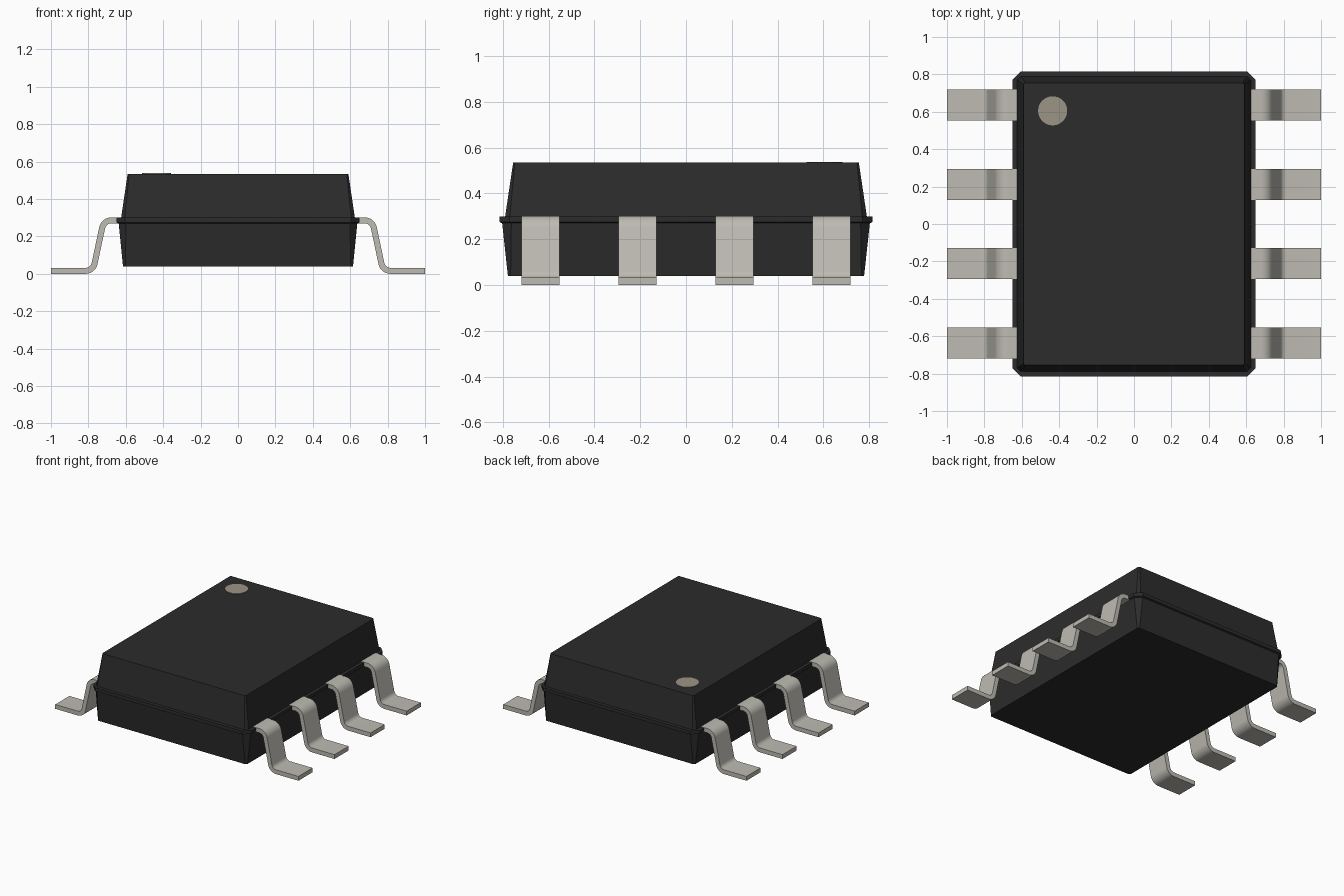
import bpy, bmesh, math
from mathutils import Vector

cube = bpy.data.objects.get("Cube")
if cube:
    bpy.data.objects.remove(cube, do_unlink=True)


def material(name, rgb, rough):
    m = bpy.data.materials.new(name)
    m.use_nodes = True
    m.diffuse_color = (*rgb, 1)
    bsdf = next(n for n in m.node_tree.nodes if n.type == 'BSDF_PRINCIPLED')
    bsdf.inputs["Base Color"].default_value = (*rgb, 1)
    bsdf.inputs["Roughness"].default_value = rough
    return m


black = material("black plastic", (0.025, 0.025, 0.025), 0.6)
tin = material("tinned metal", (0.51, 0.495, 0.445), 0.4)
beige = material("beige marking", (0.33, 0.30, 0.235), 0.6)


def finish(name, bm, mat):
    bmesh.ops.recalc_face_normals(bm, faces=bm.faces)
    me = bpy.data.meshes.new(name)
    bm.to_mesh(me)
    bm.free()
    me.materials.append(mat)
    ob = bpy.data.objects.new(name, me)
    bpy.context.collection.objects.link(ob)
    return ob


def loft(name, sections, mat):
    """Stack chamfered rectangles given as (z, half x, half y, chamfer)."""
    bm = bmesh.new()
    rings = []
    for z, hx, hy, c in sections:
        pts = [(hx, -hy + c), (hx, hy - c), (hx - c, hy), (-hx + c, hy),
               (-hx, hy - c), (-hx, -hy + c), (-hx + c, -hy), (hx - c, -hy)]
        rings.append([bm.verts.new((x, y, z)) for x, y in pts])
    for a, b in zip(rings, rings[1:]):
        for i in range(8):
            j = (i + 1) % 8
            bm.faces.new((a[i], a[j], b[j], b[i]))
    bm.faces.new(rings[0])
    bm.faces.new(rings[-1])
    return finish(name, bm, mat)


# Moulded body: lower half with a projecting rim, narrower upper half
loft("lower_body", [(0.04, 0.615, 0.778, 0.012), (0.27, 0.638, 0.803, 0.04),
                    (0.275, 0.65, 0.815, 0.045), (0.30, 0.65, 0.815, 0.045)], black)
loft("upper_body", [(0.299, 0.625, 0.79, 0.02), (0.535, 0.59, 0.755, 0.008)], black)

# Pin one marker on the top
bm = bmesh.new()
bmesh.ops.create_cone(bm, cap_ends=True, segments=32, radius1=0.078,
                      radius2=0.078, depth=0.004)
dot = finish("pin_one_marker", bm, beige)
dot.location = (-0.435, 0.605, 0.536)

# Gull-wing lead centre line, with both bends rounded
THICK, WIDTH, RADIUS, STEPS = 0.032, 0.166, 0.05, 8
corners = [Vector(p) for p in ((0.60, 0.286), (0.718, 0.286), (0.775, 0.016), (1.0, 0.016))]


def rounded_path(pts):
    out = [(pts[0], (pts[1] - pts[0]).normalized())]
    for p, q, r in zip(pts, pts[1:], pts[2:]):
        d1, d2 = (q - p).normalized(), (r - q).normalized()
        turn = d1.angle_signed(d2)  # positive is clockwise
        start = q - d1 * RADIUS * math.tan(abs(turn) / 2)
        side = 1 if turn < 0 else -1
        centre = start + Vector((-d1.y, d1.x)) * side * RADIUS
        a0 = math.atan2(d1.y, d1.x)
        for k in range(STEPS + 1):
            a = a0 - turn * k / STEPS
            d = Vector((math.cos(a), math.sin(a)))
            out.append((centre - Vector((-d.y, d.x)) * side * RADIUS, d))
    out.append((pts[-1], (pts[-1] - pts[-2]).normalized()))
    return out


path = rounded_path(corners)


def lead(name, side, y):
    bm = bmesh.new()
    rows = []
    for p, d in path:
        n = Vector((-d.y, d.x)) * THICK / 2
        up, low = p + n, p - n
        rows.append([bm.verts.new((side * q.x, y + w * WIDTH / 2, q.y))
                     for q, w in ((up, -1), (up, 1), (low, 1), (low, -1))])
    for a, b in zip(rows, rows[1:]):
        for i in range(4):
            j = (i + 1) % 4
            bm.faces.new((a[i], a[j], b[j], b[i]))
    bm.faces.new(rows[0])
    bm.faces.new(rows[-1])
    return finish(name, bm, tin)


# Four leads along each long side
leads = []
for side, label in ((1, "left"), (-1, "right")):
    for i in range(4):
        leads.append(lead(f"{label}_lead_{i + 1}", side, (i - 1.5) * 0.4235))

bpy.ops.object.select_all(action='DESELECT')
for ob in leads:
    ob.select_set(True)
bpy.context.view_layer.objects.active = leads[0]
bpy.ops.object.shade_smooth_by_angle(angle=math.radians(35))
